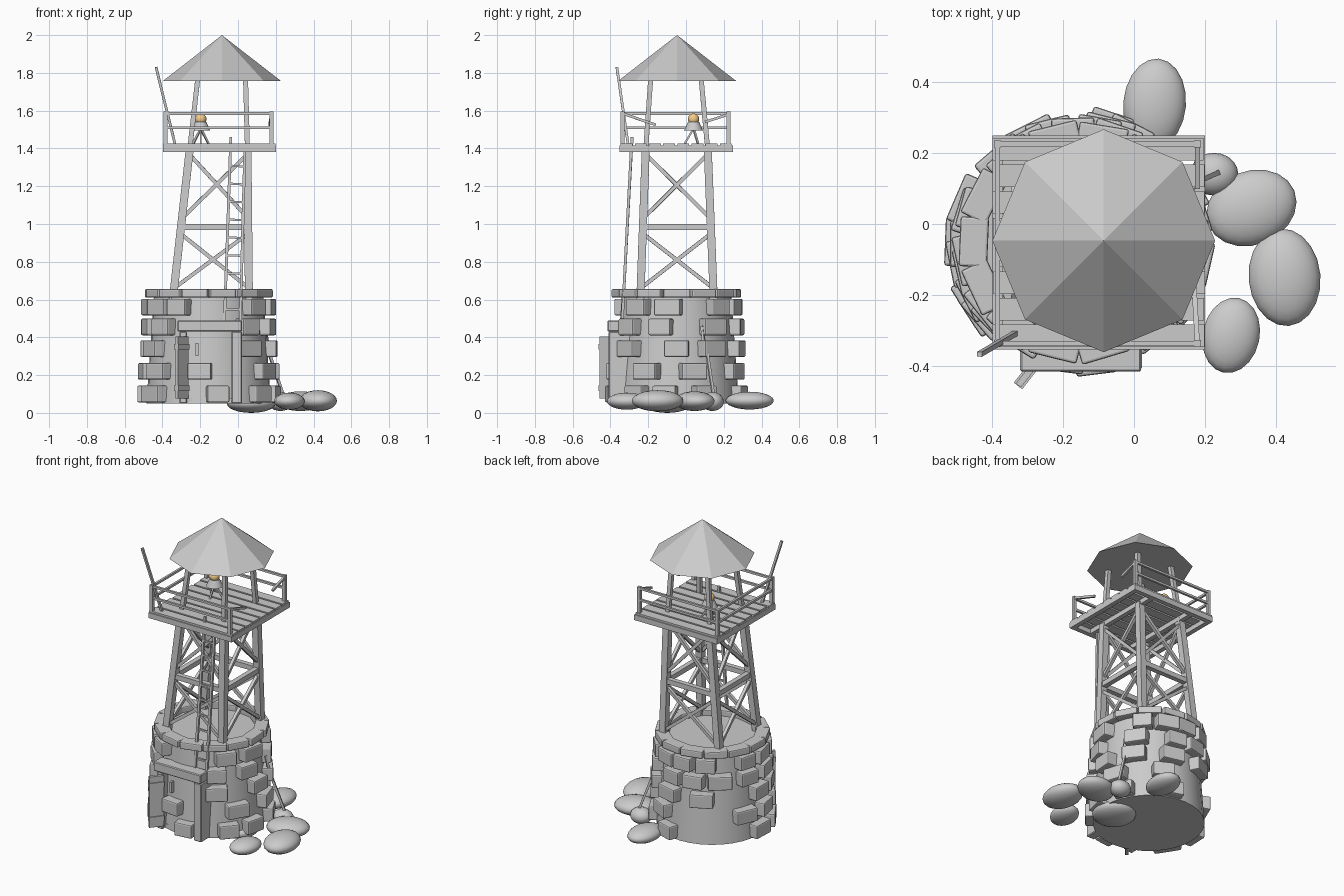
import bpy, bmesh, math, random
from mathutils import Vector, Matrix

if "Cube" in bpy.data.objects:
    bpy.data.objects.remove(bpy.data.objects["Cube"])
random.seed(4)
R = math.radians


def make(name, mats, bevel=0.0, segs=1):
    """One object out of unit cubes placed by matrices."""
    bm = bmesh.new()
    for m in mats:
        bmesh.ops.create_cube(bm, size=1, matrix=m)
    return finish(name, bm, bevel, segs)


def finish(name, bm, bevel=0.0, segs=1, smooth=False):
    me = bpy.data.meshes.new(name)
    bm.to_mesh(me)
    bm.free()
    ob = bpy.data.objects.new(name, me)
    bpy.context.collection.objects.link(ob)
    if bevel:
        mod = ob.modifiers.new("bevel", 'BEVEL')
        mod.width, mod.segments = bevel, segs
    if smooth:
        bpy.ops.object.select_all(action='DESELECT')
        ob.select_set(True)
        bpy.context.view_layer.objects.active = ob
        bpy.ops.object.shade_smooth_by_angle(angle=R(40))
    return ob


def box(x0, x1, y0, y1, z0, z1):
    c = Vector((x0 + x1, y0 + y1, z0 + z1)) / 2
    return Matrix.Translation(c) @ Matrix.Diagonal((x1 - x0, y1 - y0, z1 - z0, 1))


def beam(a, b, w, h=None):
    a, b = Vector(a), Vector(b)
    d = b - a
    rot = d.to_track_quat('Z', 'Y').to_matrix().to_4x4()
    if abs(d.x) + abs(d.y) < 0.4 * abs(d.z):  # upright posts stay square to x/y
        rot = Vector((0, 0, 1)).rotation_difference(d).to_matrix().to_4x4()
    return Matrix.Translation((a + b) / 2) @ rot @ Matrix.Diagonal((w, h or w, d.length, 1))


def cone(name, loc, r1, r2, h, n, smooth=False):
    bm = bmesh.new()
    bmesh.ops.create_cone(bm, cap_ends=True, segments=n, radius1=r1, radius2=r2, depth=h,
                          matrix=Matrix.Translation(Vector(loc) + Vector((0, 0, h / 2))))
    return finish(name, bm, smooth=smooth)


# stone base: core and scattered bricks
CX, CY = -0.155, -0.05
cone("stone_core", (CX, CY, 0.05), 0.33, 0.29, 0.57, 32, True)


def brick(ang, z, r, w, h, d=0.09):
    return (Matrix.Translation((CX, CY, z)) @ Matrix.Rotation(R(ang), 4, 'Z')
            @ Matrix.Translation((r - d / 2, 0, 0))
            @ Matrix.Rotation(R(random.uniform(-4, 4)), 4, 'Z') @ Matrix.Diagonal((d, w, h, 1)))


rows = [(0.10, [-38, -10, -82, -150, 180, 215, 75, 25]),
        (0.22, [15, -28, -98, -142, 160, 190, 65]),
        (0.34, [0, 35, -50, 75, 114, 181, 208]),
        (0.455, [-15, 37, -50, 80, 105, 133, 165, 195, 222]),
        (0.56, [-40, -8, 44, 70, 93, 118, 163, 189, 215, 240])]
bricks = []
for z, angs in rows:
    for a in angs:
        bricks.append(brick(a, z, 0.376 - 0.06 * (z - 0.1), random.uniform(0.115, 0.145), 0.088))
make("bricks", bricks, 0.008, 2)
make("rim_bricks", [brick(i * 360 / 14, 0.633, 0.335, 0.14, 0.045, 0.08) for i in range(14)], 0.007, 2)

# doorway: frame and narrow open leaf with straps
make("door_frame", [box(-0.32, 0.02, -0.415, -0.33, 0.43, 0.49),
                    box(-0.035, 0.022, -0.41, -0.27, 0.05, 0.43),
                    box(-0.31, -0.27, -0.39, -0.26, 0.05, 0.43)], 0.005)
leaf = Matrix.Translation((-0.297, -0.418, 0.24)) @ Matrix.Rotation(R(52), 4, 'Z')
make("door_leaf", [leaf @ Matrix.Diagonal((0.09, 0.018, 0.33, 1))] +
     [leaf @ Matrix.Translation((0, 0, z)) @ Matrix.Diagonal((0.094, 0.03, 0.03, 1))
      for z in (-0.11, 0.11)])
make("door_panel", [box(-0.27, -0.035, -0.365, -0.35, 0.06, 0.08),
                    box(-0.225, -0.21, -0.385, -0.36, 0.3, 0.37)])

# tower legs: leaning a little, thick below the deck and thin above it
LV = [(0.60, -0.345, 0.058, -0.242, 0.147), (1.40, -0.255, 0.050, -0.213, 0.115),
      (1.77, -0.213, 0.040, -0.187, 0.080)]


def leg(i, z):
    a, b = (LV[0], LV[1]) if z <= 1.4 else (LV[1], LV[2])
    t = (z - a[0]) / (b[0] - a[0])
    ix, iy = (1, 3) if i == 0 else (2, 3) if i == 1 else (2, 4) if i == 2 else (1, 4)
    return Vector((a[ix] + t * (b[ix] - a[ix]), a[iy] + t * (b[iy] - a[iy]), z))


make("legs", [beam(leg(i, 0.60), leg(i, 1.40), 0.042) for i in range(4)])
make("roof_posts", [beam(leg(i, 1.39), leg(i, 1.77), 0.026) for i in range(4)])
braces = []
for i in range(4):
    j = (i + 1) % 4
    braces.append(beam(leg(i, 0.985), leg(j, 0.985), 0.032, 0.032))
    for z0, z1 in ((0.66, 0.95), (1.03, 1.37)):
        braces.append(beam(leg(i, z0), leg(j, z1), 0.02))
        braces.append(beam(leg(j, z0), leg(i, z1), 0.02))
make("cross_braces", braces)

# deck: edge beams, joists and planks
X0, X1, Y0, Y1 = -0.398, 0.2, -0.352, 0.248
make("deck_frame", [box(X0, X1, Y0, Y0 + 0.03, 1.38, 1.415), box(X0, X1, Y1 - 0.03, Y1, 1.38, 1.415),
                    box(X0, X0 + 0.03, Y0, Y1, 1.38, 1.415), box(X1 - 0.03, X1, Y0, Y1, 1.38, 1.415),
                    box(-0.265, -0.235, Y0, Y1, 1.38, 1.41), box(0.035, 0.065, Y0, Y1, 1.38, 1.41)])
n = 8
s = (Y1 - Y0) / n
make("deck_planks", [box(X0 + random.uniform(0, 0.01), X1 - random.uniform(0, 0.01),
                         Y0 + i * s + 0.006, Y0 + (i + 1) * s - 0.006, 1.41, 1.427)
                     for i in range(n)])

# railing: right side broken off to stubs
xa, xb, ya, yb = -0.384, 0.178, -0.336, 0.225
corners = [(xa, ya), (xb, ya), (xb, yb), (xa, yb)]
make("rail_posts", [beam((x, y, 1.41), (x, y, 1.595), 0.02) for x, y in corners])
rails = []
for z in (1.585, 1.51):
    for i in (0, 2, 3):
        rails.append(beam((*corners[i], z), (*corners[(i + 1) % 4], z), 0.014))
rails.append(beam((xb, ya, 1.585), (xb - 0.01, -0.16, 1.525), 0.014))
rails.append(beam((xb, yb, 1.58), (xb, 0.10, 1.54), 0.014))
make("rails", rails)
make("broken_pole", [beam((-0.33, -0.305, 1.41), (-0.434, -0.366, 1.83), 0.014)])

# roof
cone("roof", (-0.085, -0.047, 1.757), 0.313, 0, 0.243, 8)

# ladder
la, lb = Vector((-0.072, -0.338, 0.48)), Vector((-0.038, -0.285, 1.46))
ra, rb = Vector((0.012, -0.338, 0.48)), Vector((0.036, -0.29, 1.39))
lad = [beam(la, lb, 0.015), beam(ra, rb, 0.015)]
for k in range(10):
    t = 0.07 + k * 0.097
    lad.append(beam(la.lerp(lb, t), ra.lerp(rb, t * 1.07), 0.011))
make("ladder", lad)

# lamp on a tripod
lx, ly = -0.197, 0.04
cone("lamp_base", (lx, ly, 1.495), 0.05, 0.03, 0.045, 12, True)
make("lamp_tripod", [beam((lx, ly, 1.505), (lx + 0.05 * math.cos(R(a)), ly + 0.05 * math.sin(R(a)), 1.42), 0.01)
                     for a in (30, 150, 270)])


def blob(name, loc, rad, rot=0.0):
    bm = bmesh.new()
    bmesh.ops.create_uvsphere(bm, u_segments=20, v_segments=12, radius=1,
                              matrix=Matrix.Translation(loc) @ Matrix.Rotation(R(rot), 4, 'Z')
                              @ Matrix.Diagonal((*rad, 1)))
    return finish(name, bm, smooth=True)


glow = blob("lamp_glow", (lx, ly, 1.555), (0.03, 0.03, 0.03))
gold = bpy.data.materials.new("warm_glow")
gold.diffuse_color = (0.9, 0.6, 0.25, 1)
gold.use_nodes = True
gold.node_tree.nodes["Principled BSDF"].inputs["Base Color"].default_value = gold.diffuse_color
glow.data.materials.append(gold)

# boulders by the base
for i, (x, y, z, a, b, c, rot) in enumerate([
        (0.058, 0.337, 0.065, 0.088, 0.128, 0.047, -5), (0.225, 0.14, 0.06, 0.068, 0.06, 0.05, 0),
        (0.33, 0.045, 0.062, 0.13, 0.104, 0.052, 22), (0.423, -0.15, 0.064, 0.101, 0.137, 0.056, 5),
        (0.273, -0.313, 0.062, 0.08, 0.107, 0.045, -12), (0.07, -0.1, 0.05, 0.13, 0.13, 0.05, 0)]):
    blob("boulder_%d" % (i + 1), (x, y, z), (a, b, c), rot)

# fallen planks leaning on the wall
make("fallen_planks", [beam((0.16, 0.11, 0.33), (0.25, 0.15, 0.06), 0.014),
                       beam((0.14, 0.085, 0.46), (0.165, 0.10, 0.32), 0.014)])
